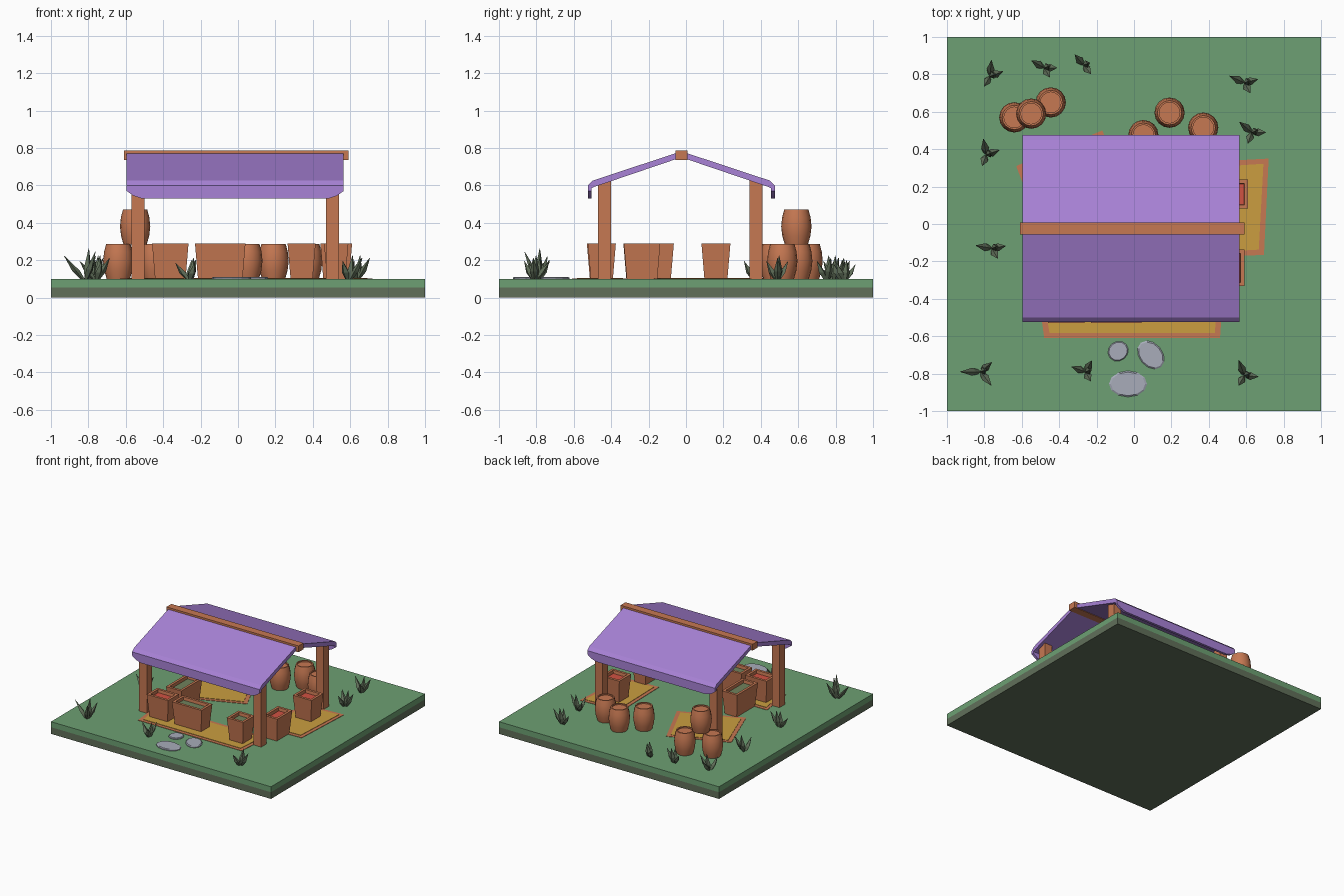
import bpy, bmesh
from math import sin, cos, pi, radians
from mathutils import Vector, Matrix

cube = bpy.data.objects.get("Cube")
if cube:
    bpy.data.objects.remove(cube, do_unlink=True)


def material(name, r, g, b):
    lin = [(c / 255 / 12.92) if c < 11 else ((c / 255 + 0.055) / 1.055) ** 2.4 for c in (r, g, b)]
    m = bpy.data.materials.new(name)
    m.use_nodes = True
    m.diffuse_color = (*lin, 1)
    m.node_tree.nodes["Principled BSDF"].inputs["Base Color"].default_value = (*lin, 1)
    return m


GREEN = material("meadow green", 109, 160, 115)
DARK = material("dark sage", 97, 112, 90)
WOOD = material("warm wood", 198, 120, 82)
PURPLE = material("purple cloth", 168, 130, 214)
OCHRE = material("ochre rug", 203, 158, 64)
STONE = material("pale stone", 168, 172, 186)
RED = material("red produce", 208, 82, 66)
LEAF = material("green produce", 112, 130, 92)


def finish(name, bm, *mats):
    bmesh.ops.recalc_face_normals(bm, faces=bm.faces)
    me = bpy.data.meshes.new(name)
    bm.to_mesh(me)
    bm.free()
    for m in mats:
        me.materials.append(m)
    ob = bpy.data.objects.new(name, me)
    bpy.context.collection.objects.link(ob)
    return ob


def prism(name, pts, shift, *mats):
    """Closed polygon of 3D points pushed along a vector."""
    bm = bmesh.new()
    face = bm.faces.new([bm.verts.new(p) for p in pts])
    out = bmesh.ops.extrude_face_region(bm, geom=[face])["geom"]
    bmesh.ops.translate(bm, verts=[v for v in out if isinstance(v, bmesh.types.BMVert)], vec=shift)
    return finish(name, bm, *mats)


def box(name, x0, x1, y0, y1, z0, z1, mat):
    return prism(name, [(x0, y0, z0), (x1, y0, z0), (x1, y1, z0), (x0, y1, z0)], (0, 0, z1 - z0), mat)


def loft(bm, rings, cap_first=True, cap_last=True):
    """Bridge equal-length rings of points; returns the side faces."""
    rows = [[bm.verts.new(p) for p in ring] for ring in rings]
    n = len(rows[0])
    sides = [bm.faces.new((a[i], a[(i + 1) % n], b[(i + 1) % n], b[i]))
             for a, b in zip(rows, rows[1:]) for i in range(n)]
    if cap_first:
        bm.faces.new(rows[0][::-1])
    last = bm.faces.new(rows[-1]) if cap_last else None
    return sides, last


# Ground slab
box("ground_soil", -1, 1, -1, 1, 0, 0.055, DARK)
box("ground_grass", -1, 1, -1, 1, 0.055, 0.1, GREEN)

# Posts and ridge beam
for side, x in (("right", -0.535), ("left", 0.505)):
    for end, y in (("front", -0.435), ("back", 0.375)):
        box(f"{end}_{side}_post", x - 0.035, x + 0.035, y - 0.035, y + 0.035, 0.1, 0.625, WOOD)
box("ridge_beam", -0.61, 0.59, -0.057, 0.007, 0.735, 0.787, WOOD)

# Cloth roof: a folded sheet with a hanging flap on each long edge
X0, X1, RIDGE = -0.595, 0.565, -0.025
half = [(0.475, 0.625), (0.5, 0.6), (0.48, 0.585), (0.465, 0.592)]
outline = [(0, 0.782)] + half + [(0, 0.75)] + [(-y, z) for y, z in reversed(half)]
prism("cloth_roof", [(X0, RIDGE + y, z) for y, z in outline], (X1 - X0, 0, 0), PURPLE)
flap = [(X0, 0.6), (X0, 0.57), (X0 + 0.035, 0.545), (X0 + 0.08, 0.53),
        (X1 - 0.08, 0.53), (X1 - 0.035, 0.545), (X1, 0.57), (X1, 0.6)]
for end, s in (("front", -1), ("back", 1)):
    prism(f"{end}_roof_flap", [(x, RIDGE + s * 0.5, z) for x, z in flap], (0, -s * 0.02, 0), PURPLE)

# Rugs with a wooden-orange border
rugs = {
    "front_rug": [(-0.48, -0.61), (0.46, -0.61), (0.48, -0.31), (-0.52, -0.31)],
    "left_rug": [(0.37, -0.18), (0.695, -0.165), (0.72, 0.35), (0.36, 0.33)],
    "back_rug": [(-0.17, 0.5), (-0.63, 0.31), (-0.47, -0.11), (0.02, 0.09)],
}
for name, quad in rugs.items():
    prism(name + "_border", [(x, y, 0.1) for x, y in quad], (0, 0, 0.003), WOOD)
    mid = sum((Vector(p) for p in quad), Vector((0, 0))) / 4
    inner = []
    for p in quad:
        d = Vector(p) - mid
        inner.append(Vector(p) - Vector((0.028 * (1 if d.x > 0 else -1), 0.028 * (1 if d.y > 0 else -1))))
    if name == "back_rug":
        inner = [mid + (Vector(p) - mid) * 0.88 for p in quad]
    prism(name + "_middle", [(x, y, 0.1) for x, y in inner], (0, 0, 0.006), OCHRE)


def crate(name, x, y, w, d, fill):
    """Tapered open crate with produce inside."""
    def rect(inset, z):
        a, b = w / 2 - inset, d / 2 - inset
        return [(x - a, y - b, z), (x + a, y - b, z), (x + a, y + b, z), (x - a, y + b, z)]
    bm = bmesh.new()
    _, top = loft(bm, [rect(0.016, 0.1), rect(0, 0.29), rect(0.02, 0.29), rect(0.023, 0.265)])
    top.material_index = 1
    finish(name, bm, WOOD, fill)


for i, c in enumerate([(-0.362, -0.46, 0.195, 0.14, RED), (-0.35, -0.2, 0.14, 0.27, LEAF),
                       (-0.095, -0.46, 0.27, 0.14, LEAF), (0.34, -0.45, 0.15, 0.15, LEAF),
                       (0.525, -0.235, 0.13, 0.195, RED), (0.525, 0.16, 0.17, 0.155, RED)]):
    crate(f"crate_{i + 1}", *c)


def barrel(name, x, y, z):
    shape = [(0.062, 0), (0.075, 0.045), (0.081, 0.095), (0.076, 0.145), (0.065, 0.186),
             (0.055, 0.186), (0.055, 0.176)]
    n = 16
    bm = bmesh.new()
    sides, _ = loft(bm, [[(x + r * cos(2 * pi * i / n), y + r * sin(2 * pi * i / n), z + h)
                          for i in range(n)] for r, h in shape])
    for f in sides:
        f.smooth = True
    bm.normal_update()
    for e in bm.edges:
        e.smooth = e.calc_face_angle(0) < radians(35)
    finish(name, bm, WOOD)


for i, b in enumerate([(-0.64, 0.57, 0.1), (-0.445, 0.65, 0.1), (-0.55, 0.59, 0.284),
                       (0.05, 0.475, 0.1), (0.19, 0.595, 0.1), (0.37, 0.515, 0.1)]):
    barrel(f"barrel_{i + 1}", *b)

# Stepping stones
for i, (x, y, a, b, turn) in enumerate([(-0.085, -0.68, 0.057, 0.052, 40), (0.09, -0.7, 0.085, 0.062, -50),
                                        (-0.032, -0.855, 0.102, 0.07, 0)]):
    rot = Matrix.Rotation(radians(turn), 3, "Z")
    rings = [[Vector((x, y, z)) + rot @ Vector((a * k * cos(pi * j / 6), b * k * sin(pi * j / 6), 0))
              for j in range(12)] for k, z in ((1, 0.1), (1, 0.106), (0.9, 0.111))]
    bm = bmesh.new()
    loft(bm, rings)
    finish(f"stepping_stone_{i + 1}", bm, STONE)


def blade(bm, x, y, turn, lean, height):
    """Four-sided leaf: narrow foot, wide belly, pointed tip."""
    out = Vector((cos(radians(turn)), sin(radians(turn)), 0))
    side = Vector((-out.y, out.x, 0))
    rows = []
    for t, w in ((0, 0.012), (0.35, 0.021), (1, 0.001)):
        c = Vector((x, y, 0.1 + height * t)) + out * (0.012 + lean * t)
        rows.append([c + out * w, c + side * w, c - out * w, c - side * w])
    loft(bm, rows)


# Grass tufts: place, size, blade directions
tufts = [(-0.82, -0.79, 1.3, (180, -52, 40)), (0.59, -0.81, 1, (110, -5, 240)),
         (-0.26, -0.79, 0.9, (160, 60, -60)), (-0.76, -0.13, 1, (170, 10, -60)),
         (-0.79, 0.37, 1, (100, 20, 250)), (-0.77, 0.79, 1, (85, 20, 240)),
         (-0.48, 0.835, 0.9, (150, 0, -60)), (-0.27, 0.85, 0.8, (130, -50)),
         (0.59, 0.755, 1, (155, 15, -60)), (0.63, 0.49, 1, (140, 0, 250))]
for i, (x, y, size, turns) in enumerate(tufts):
    bm = bmesh.new()
    for j, turn in enumerate(turns):
        blade(bm, x, y, turn, (0.075 - 0.012 * j) * size, (0.095 + 0.018 * (j % 2)) * size)
    blade(bm, x, y, 20, 0.012, 0.125 * size)
    finish(f"grass_tuft_{i + 1}", bm, DARK)
